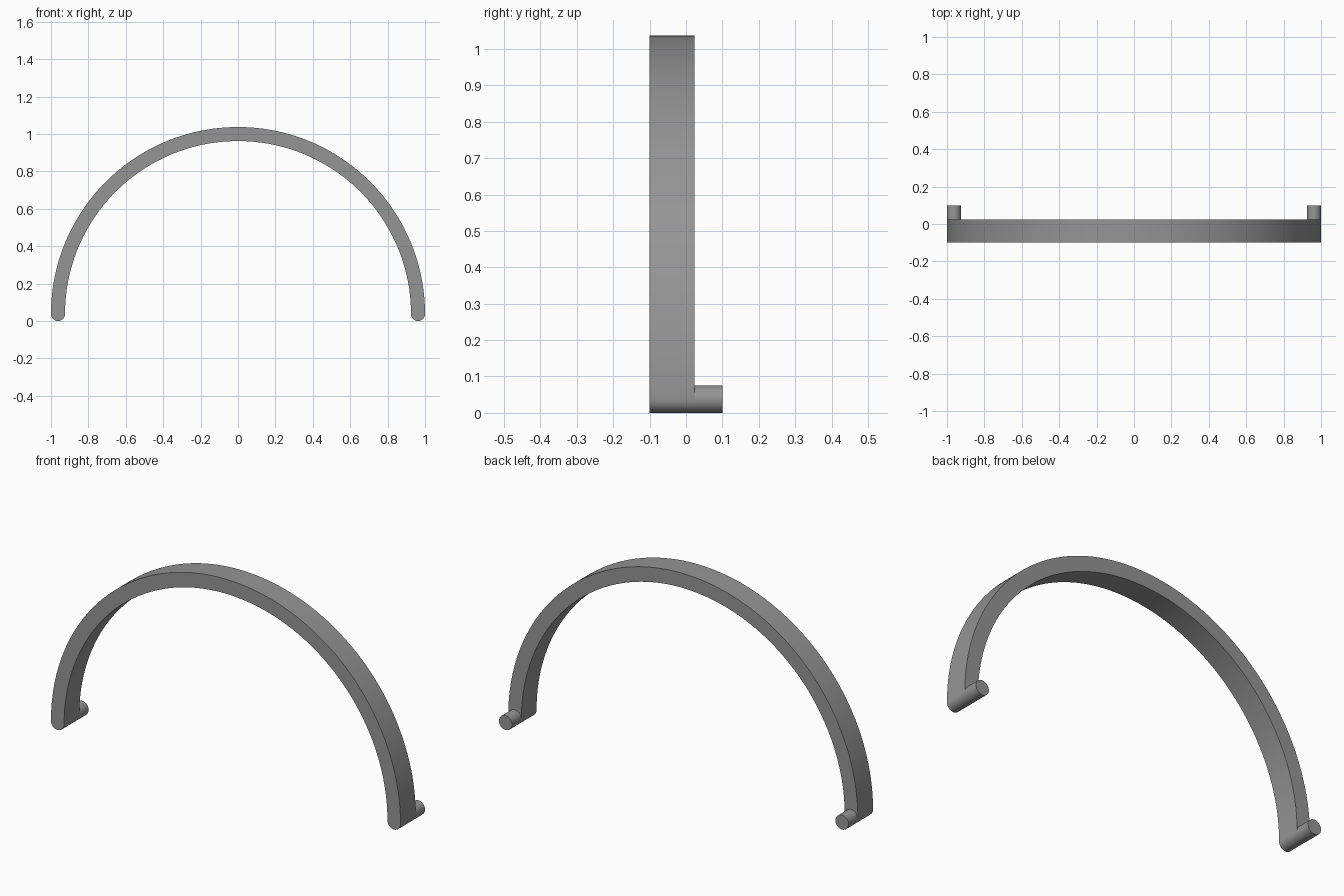
import bpy, bmesh, math

if "Cube" in bpy.data.objects:
    bpy.data.objects.remove(bpy.data.objects["Cube"])

R_OUT, R_IN = 1.0, 0.925
R_MID, R_END = (R_OUT + R_IN) / 2, (R_OUT - R_IN) / 2
Z0 = R_END                       # height of the arc centre
Y_FRONT, Y_STEP, Y_BACK = -0.1, 0.024, 0.1
ARC_STEPS, END_STEPS = 96, 16

grey = bpy.data.materials.new("mid grey")
grey.diffuse_color = (0.30, 0.30, 0.30, 1)
grey.use_nodes = True
grey.node_tree.nodes["Principled BSDF"].inputs["Base Color"].default_value = grey.diffuse_color


def arc(cx, r, a0, a1, n):
    return [(cx + r * math.cos(a0 + (a1 - a0) * i / n),
             Z0 + r * math.sin(a0 + (a1 - a0) * i / n)) for i in range(n + 1)]


def extrude_outline(name, outline, y0, y1):
    """Closed x-z outline extruded along y."""
    bm = bmesh.new()
    face = bm.faces.new([bm.verts.new((x, y0, z)) for x, z in outline])
    side = bmesh.ops.extrude_face_region(bm, geom=[face])["geom"]
    moved = [g for g in side if isinstance(g, bmesh.types.BMVert)]
    bmesh.ops.translate(bm, verts=moved, vec=(0, y1 - y0, 0))
    bmesh.ops.recalc_face_normals(bm, faces=bm.faces)
    mesh = bpy.data.meshes.new(name)
    bm.to_mesh(mesh)
    bm.free()
    mesh.materials.append(grey)
    obj = bpy.data.objects.new(name, mesh)
    bpy.context.collection.objects.link(obj)
    bpy.ops.object.select_all(action="DESELECT")
    obj.select_set(True)
    bpy.context.view_layer.objects.active = obj
    bpy.ops.object.shade_smooth_by_angle(angle=math.radians(30))
    return obj


# Half-ring handle with rounded feet
outline = (arc(0, R_OUT, 0, math.pi, ARC_STEPS)
           + arc(-R_MID, R_END, math.pi, 2 * math.pi, END_STEPS)[1:]
           + arc(0, R_IN, math.pi, 0, ARC_STEPS)[1:]
           + arc(R_MID, R_END, -math.pi, 0, END_STEPS)[1:-1])
extrude_outline("arched_handle", outline, Y_FRONT, Y_STEP)

# Round pivot pins behind each foot
for side, label in ((-1, "left"), (1, "right")):
    circle = arc(side * R_MID, R_END, 0, 2 * math.pi, 2 * END_STEPS)[:-1]
    extrude_outline(label + "_pivot_pin", circle, Y_STEP, Y_BACK)
